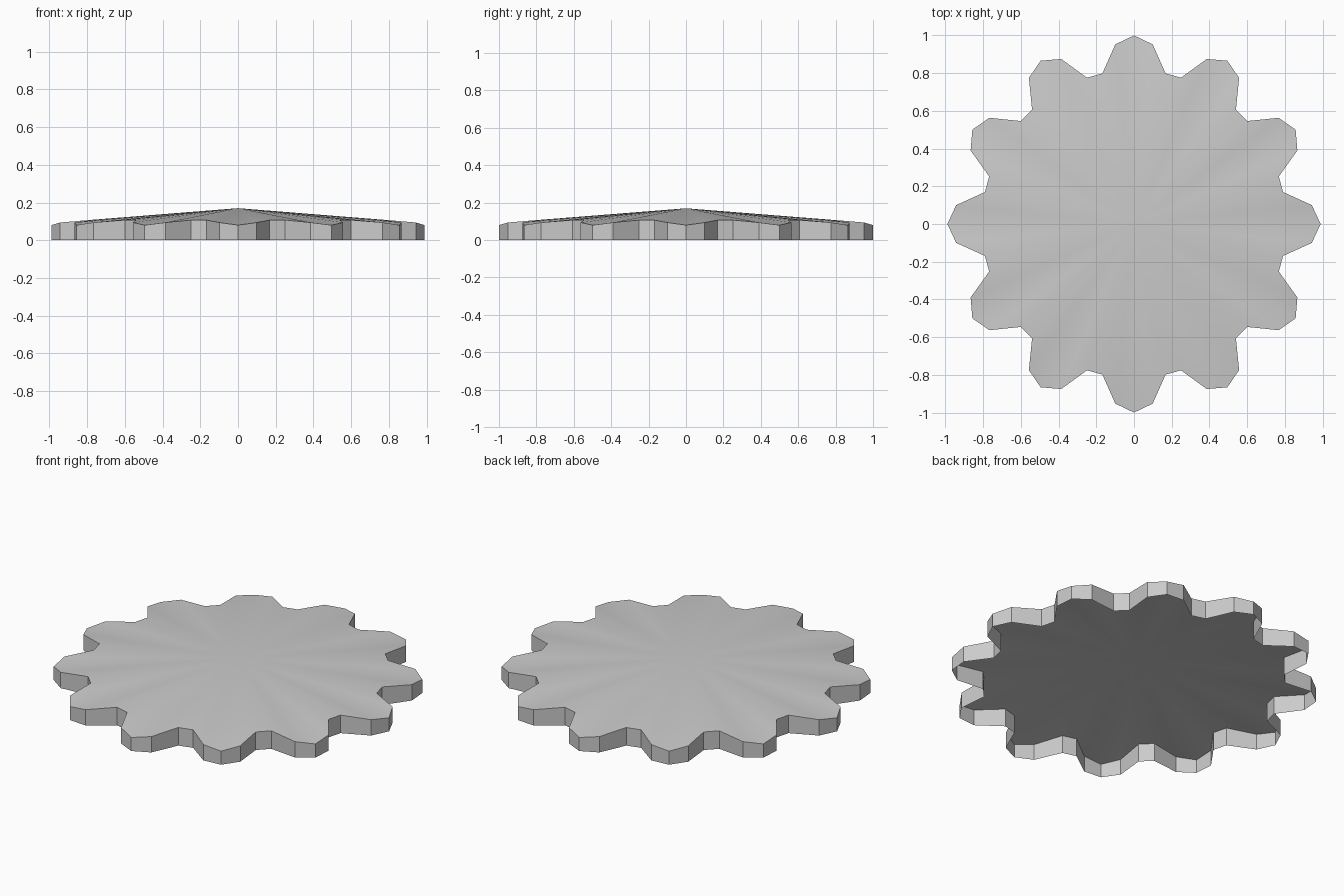
import bpy, bmesh, math

if "Cube" in bpy.data.objects:
    bpy.data.objects.remove(bpy.data.objects["Cube"])

LOBES = 12
# radius and top height for the five points of each lobe, starting at its tip
LOBE = [(1.0, 0.08), (0.958, 0.094), (0.816, 0.107), (0.816, 0.107), (0.958, 0.094)]
X_SCALE = 0.99
count = LOBES * len(LOBE)

# scalloped shallow dome with a straight skirt, open underneath
bm = bmesh.new()
apex = bm.verts.new((0, 0, 0.17))
top, base = [], []
for i in range(count):
    r, z = LOBE[i % len(LOBE)]
    a = math.pi / 2 + 2 * math.pi * i / count
    x, y = r * math.cos(a) * X_SCALE, r * math.sin(a)
    top.append(bm.verts.new((x, y, z)))
    base.append(bm.verts.new((x, y, 0)))
for i in range(count):
    j = (i + 1) % count
    bm.faces.new((apex, top[i], top[j]))
    bm.faces.new((top[i], base[i], base[j], top[j]))

mesh = bpy.data.meshes.new("scalloped_cap")
bm.to_mesh(mesh)
bm.free()
cap = bpy.data.objects.new("scalloped_cap", mesh)
bpy.context.collection.objects.link(cap)
bpy.context.view_layer.objects.active = cap
cap.select_set(True)
bpy.ops.object.shade_smooth_by_angle(angle=math.radians(32))
